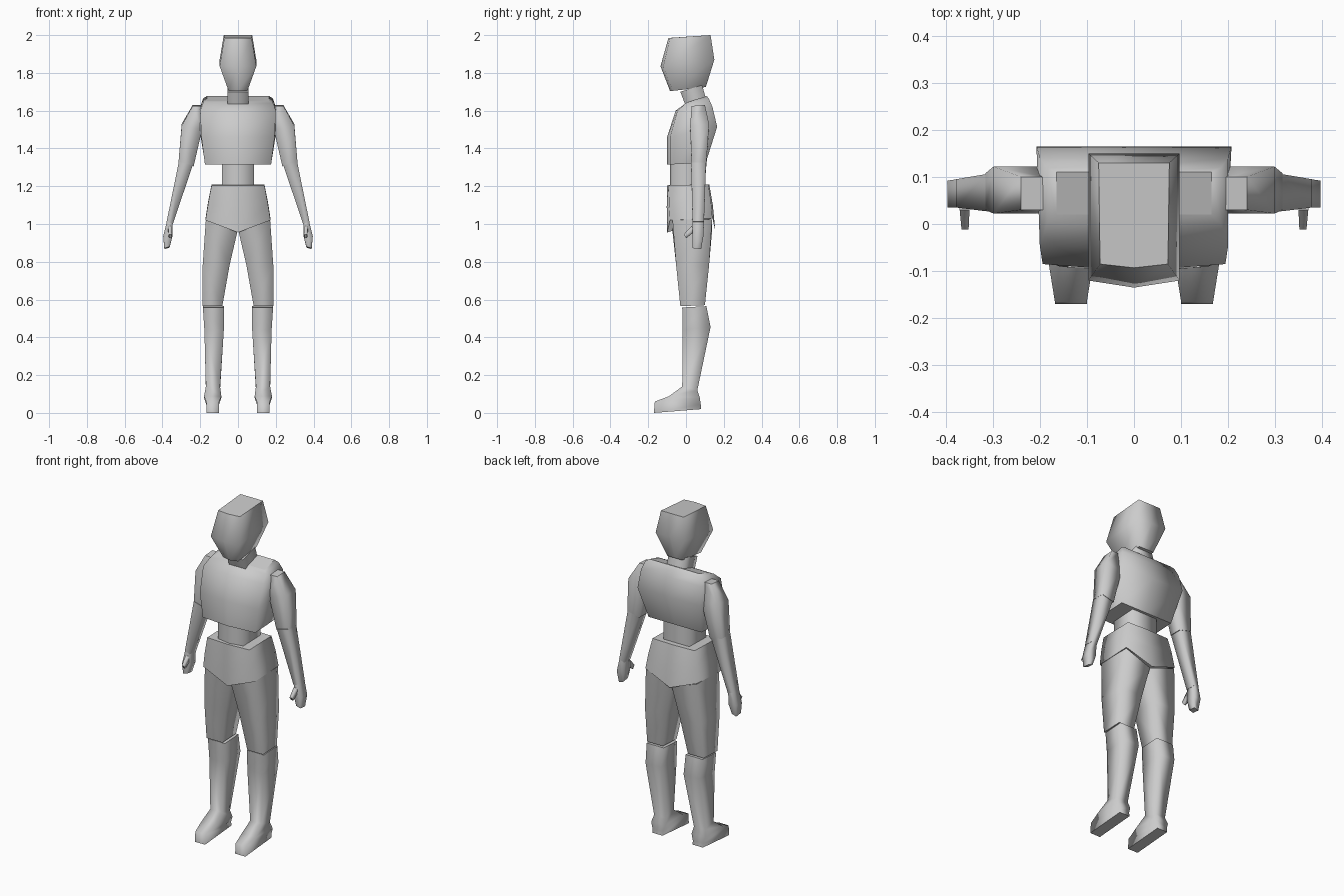
import bpy, bmesh


def loft(name, rings, mirror=False):
    """Skin a stack of point rings, smooth sides and flat caps."""
    bm = bmesh.new()
    loops = [[bm.verts.new(p) for p in ring] for ring in rings]
    n = len(loops[0])
    for a, b in zip(loops, loops[1:]):
        for i in range(n):
            j = (i + 1) % n
            bm.faces.new((a[i], a[j], b[j], b[i])).smooth = True
    bm.faces.new(loops[0])
    bm.faces.new(loops[-1])
    bmesh.ops.recalc_face_normals(bm, faces=bm.faces[:])
    mesh = bpy.data.meshes.new(name)
    bm.to_mesh(mesh)
    bm.free()
    ob = bpy.data.objects.new(name, mesh)
    bpy.context.collection.objects.link(ob)
    if mirror:
        mod = ob.modifiers.new("Mirror", 'MIRROR')
        mod.use_mirror_merge = False
    return ob


def body(hf, hb, yf, yb, zf, zb, ridge=0.015, back=0.0, drop=0.0):
    """Centred six-point section with a ridge down the middle."""
    return [(-hf, yf, zf), (0, yf - ridge, zf - drop), (hf, yf, zf),
            (hb, yb, zb), (0, yb + back, zb - drop), (-hb, yb, zb)]


def limb(x0, x1, yf, yb, zf, zb, tilt=0.0):
    """Four-point section; the outer edge is raised by tilt."""
    return [(x0, yf, zf), (x1, yf, zf + tilt), (x1, yb, zb + tilt), (x0, yb, zb)]


# Head and neck
loft("head", [
    body(.05, .05, -.07, .105, 1.705, 1.725),
    body(.097, .097, -.12, .15, 1.835, 1.87),
    body(.072, .075, -.085, .13, 1.985, 2.0, .008)])
loft("neck", [
    body(.055, .055, .0, .11, 1.62, 1.65, 0),
    body(.055, .055, -.03, .085, 1.70, 1.735, 0)])

# Trunk
loft("chest", [
    body(.175, .175, -.085, .105, 1.315, 1.325),
    body(.194, .207, -.085, .165, 1.46, 1.515),
    body(.2, .2, -.045, .14, 1.6, 1.62, .01),
    body(.185, .185, .0, .12, 1.64, 1.665, 0),
    body(.165, .165, .02, .11, 1.65, 1.677, 0)])
loft("abdomen", [
    body(.085, .085, -.07, .09, 1.17, 1.17),
    body(.085, .085, -.07, .09, 1.34, 1.34)])
loft("pelvis", [
    body(.172, .172, -.085, .14, 1.02, 1.03, .015, .015, .065),
    body(.158, .158, -.09, .132, 1.11, 1.12, .012, .01, .02),
    body(.14, .14, -.092, .118, 1.205, 1.21, .008, .005)])

# Legs, with the foot continuing from the shin
loft("thigh", [
    limb(.083, .188, -.03, .1, .565, .57),
    limb(.045, .187, -.052, .122, .78, .78),
    limb(.002, .17, -.072, .138, .965, .965, .06)], True)
loft("lower_leg", [
    limb(.1, .168, -.17, .08, .0, .02),
    limb(.1, .168, -.165, .078, .06, .045),
    limb(.088, .18, -.09, .073, .088, .08),
    limb(.095, .17, -.02, .06, .14, .12),
    limb(.075, .178, -.018, .13, .44, .455),
    limb(.073, .186, -.02, .108, .558, .565)], True)

# Arms and hands
loft("upper_arm", [
    limb(.235, .315, .03, .108, 1.305, 1.305, .02),
    limb(.19, .298, .022, .122, 1.5, 1.51, .02),
    limb(.19, .24, .03, .1, 1.625, 1.63)], True)
loft("forearm", [
    limb(.345, .378, .035, .095, 1.0, 1.0, .012),
    limb(.24, .313, .027, .106, 1.31, 1.31, .02)], True)
loft("hand", [
    limb(.362, .39, .035, .08, .88, .875, -.008),
    limb(.347, .396, .035, .092, .935, .935),
    limb(.347, .376, .035, .095, 1.005, 1.005, .01)], True)
loft("thumb", [
    limb(.351, .366, -.012, .002, .945, .925),
    limb(.349, .37, .03, .045, .99, .96)], True)
